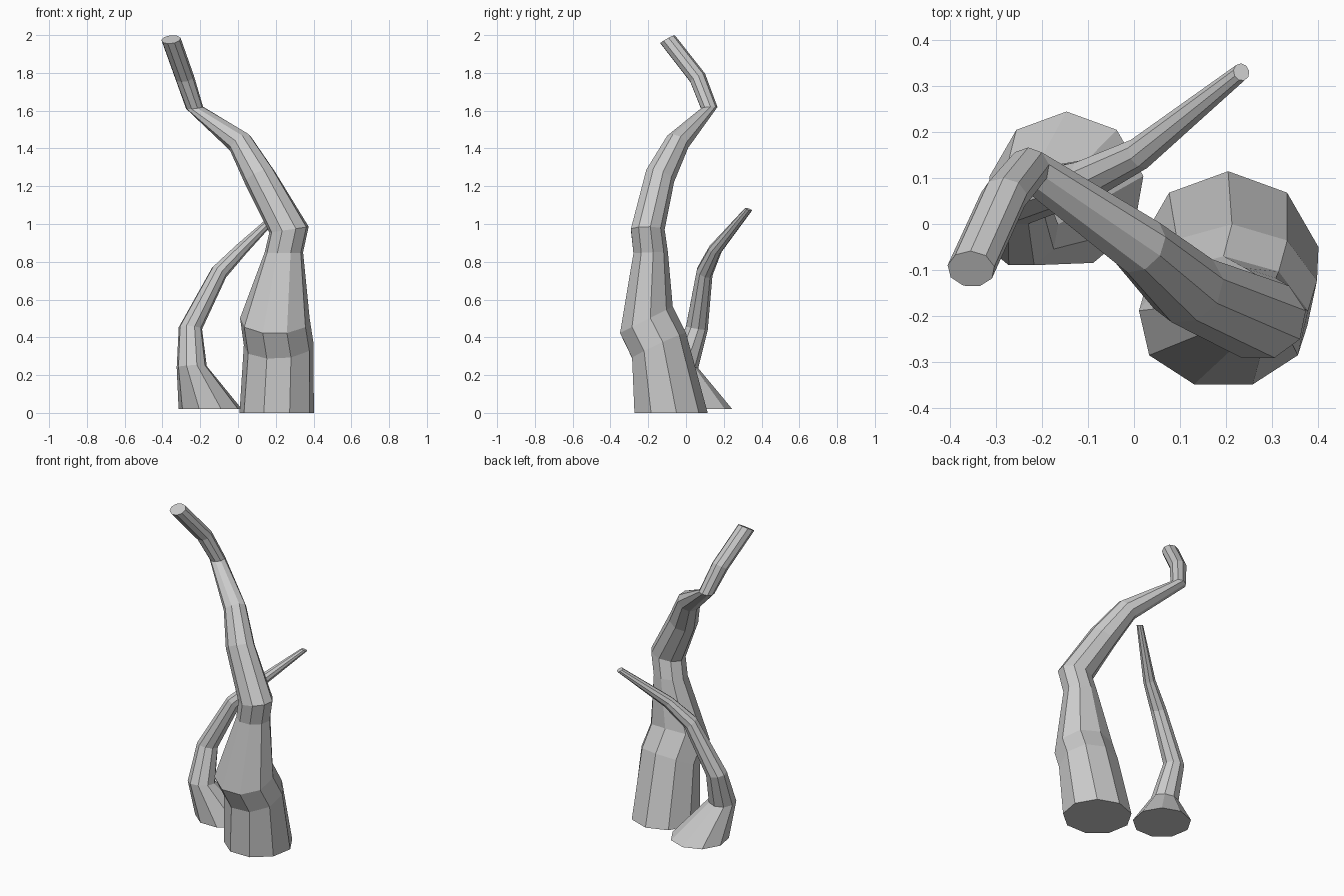
import bpy, bmesh
from math import cos, sin, radians
from mathutils import Vector

SIDES = 9


def limb(name, rings):
    """Faceted tube through tilted rings: (x, y, z, radius_x, radius_y, lean_x, lean_y)."""
    bm = bmesh.new()
    loops = []
    for x, y, z, rx, ry, lx, ly in rings:
        tilt = Vector((0, 0, 1)).rotation_difference(Vector((lx, ly, 1)))
        loop = []
        for i in range(SIDES):
            a = radians(90 + 360 * i / SIDES)
            loop.append(bm.verts.new(Vector((x, y, z)) + tilt @ Vector((rx * cos(a), ry * sin(a), 0))))
        loops.append(loop)
    for low, high in zip(loops, loops[1:]):
        for i in range(SIDES):
            j = (i + 1) % SIDES
            bm.faces.new((low[i], low[j], high[j], high[i]))
    bm.faces.new(loops[0][::-1])
    bm.faces.new(loops[-1])
    mesh = bpy.data.meshes.new(name)
    bm.to_mesh(mesh)
    bm.free()
    obj = bpy.data.objects.new(name, mesh)
    bpy.context.collection.objects.link(obj)
    return obj


# Tall thick trunk, bending left and then forward at the tip
limb("large_trunk", [
    (0.205, -0.085, 0.00, 0.200, 0.200, 0, 0),
    (0.215, -0.147, 0.355, 0.187, 0.162, -0.05, -0.47),
    (0.195, -0.214, 0.490, 0.187, 0.161, 0, -0.50),
    (0.243, -0.190, 0.850, 0.103, 0.094, 0, -0.05),
    (0.270, -0.205, 0.970, 0.107, 0.092, -0.15, 0),
    (0.115, -0.140, 1.250, 0.087, 0.082, -0.45, 0.40),
    (0.012, -0.047, 1.430, 0.068, 0.065, -0.75, 0.55),
    (-0.230, 0.122, 1.615, 0.046, 0.045, -0.12, -0.10),
    (-0.283, 0.060, 1.775, 0.051, 0.046, -0.15, -0.55),
    (-0.355, -0.098, 1.977, 0.052, 0.045, -0.12, -0.56),
])

# Thin stem behind, bowing out left and crossing to the back right
limb("small_stem", [
    (-0.147, 0.075, 0.02, 0.170, 0.170, 0, 0),
    (-0.245, -0.015, 0.245, 0.081, 0.080, -0.05, 0.10),
    (-0.252, 0.056, 0.450, 0.063, 0.060, 0.08, 0.17),
    (-0.100, 0.098, 0.745, 0.046, 0.046, 0.70, 0.50),
    (0.015, 0.155, 0.865, 0.036, 0.036, 0.85, 0.50),
    (0.234, 0.331, 1.078, 0.018, 0.020, 0.30, 0.35),
])
